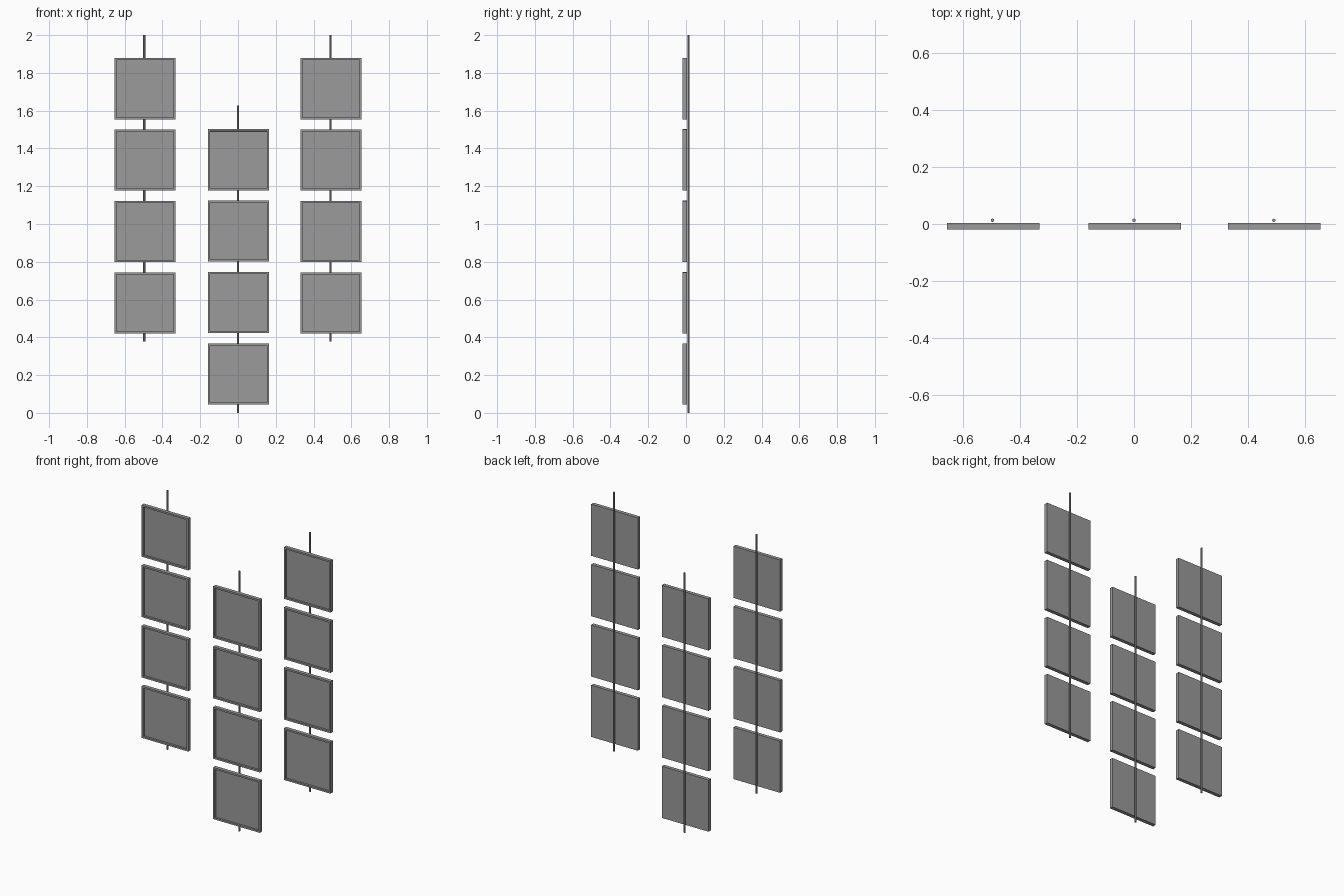
import bpy, bmesh
from mathutils import Matrix

if "Cube" in bpy.data.objects:
    bpy.data.objects.remove(bpy.data.objects["Cube"])

SIZE = 0.3235      # square tile side
PITCH = 0.378      # vertical spacing of tiles
FRONT, BACK = -0.019, 0.004
RIM, RECESS = 0.015, 0.012
ROD_R, ROD_Y = 0.006, 0.013

grey = bpy.data.materials.new("dark_grey")
grey.diffuse_color = (0.325, 0.325, 0.325, 1)
grey.use_nodes = True
grey.node_tree.nodes["Principled BSDF"].inputs["Base Color"].default_value = grey.diffuse_color


def finish(bm, name, loc):
    mesh = bpy.data.meshes.new(name)
    bm.to_mesh(mesh)
    bm.free()
    mesh.materials.append(grey)
    obj = bpy.data.objects.new(name, mesh)
    obj.location = loc
    bpy.context.collection.objects.link(obj)
    return obj


# Square tray: raised rim round a recessed front panel
def tile(name, x, z):
    bm = bmesh.new()
    bmesh.ops.create_cube(bm, size=1, matrix=Matrix.Diagonal((SIZE, BACK - FRONT, SIZE, 1)))
    bm.normal_update()
    front = min(bm.faces, key=lambda f: f.calc_center_median().y)
    bmesh.ops.inset_region(bm, faces=[front], thickness=RIM)
    # Step straight back to make the inner walls
    bmesh.ops.inset_region(bm, faces=[front], thickness=0.0002)
    bmesh.ops.translate(bm, verts=front.verts, vec=(0, RECESS, 0))
    finish(bm, name, (x, (FRONT + BACK) / 2, z))


# Thin hanging rod behind a column
def rod(name, x, bottom, top):
    bm = bmesh.new()
    bmesh.ops.create_cone(bm, cap_ends=True, segments=8, radius1=ROD_R,
                          radius2=ROD_R, depth=top - bottom)
    finish(bm, name, (x, ROD_Y, (bottom + top) / 2))


# name, tile x, rod x, rod bottom, rod top, lowest tile centre
columns = [
    ("left", -0.493, -0.496, 0.378, 2.0, 0.582),
    ("middle", 0.003, 0.0, 0.0, 1.627, 0.206),
    ("right", 0.492, 0.490, 0.378, 2.0, 0.582),
]
for side, tx, rx, bottom, top, z0 in columns:
    rod(side + "_rod", rx, bottom, top)
    for i in range(4):
        tile(f"{side}_tile_{i + 1}", tx, z0 + i * PITCH)
